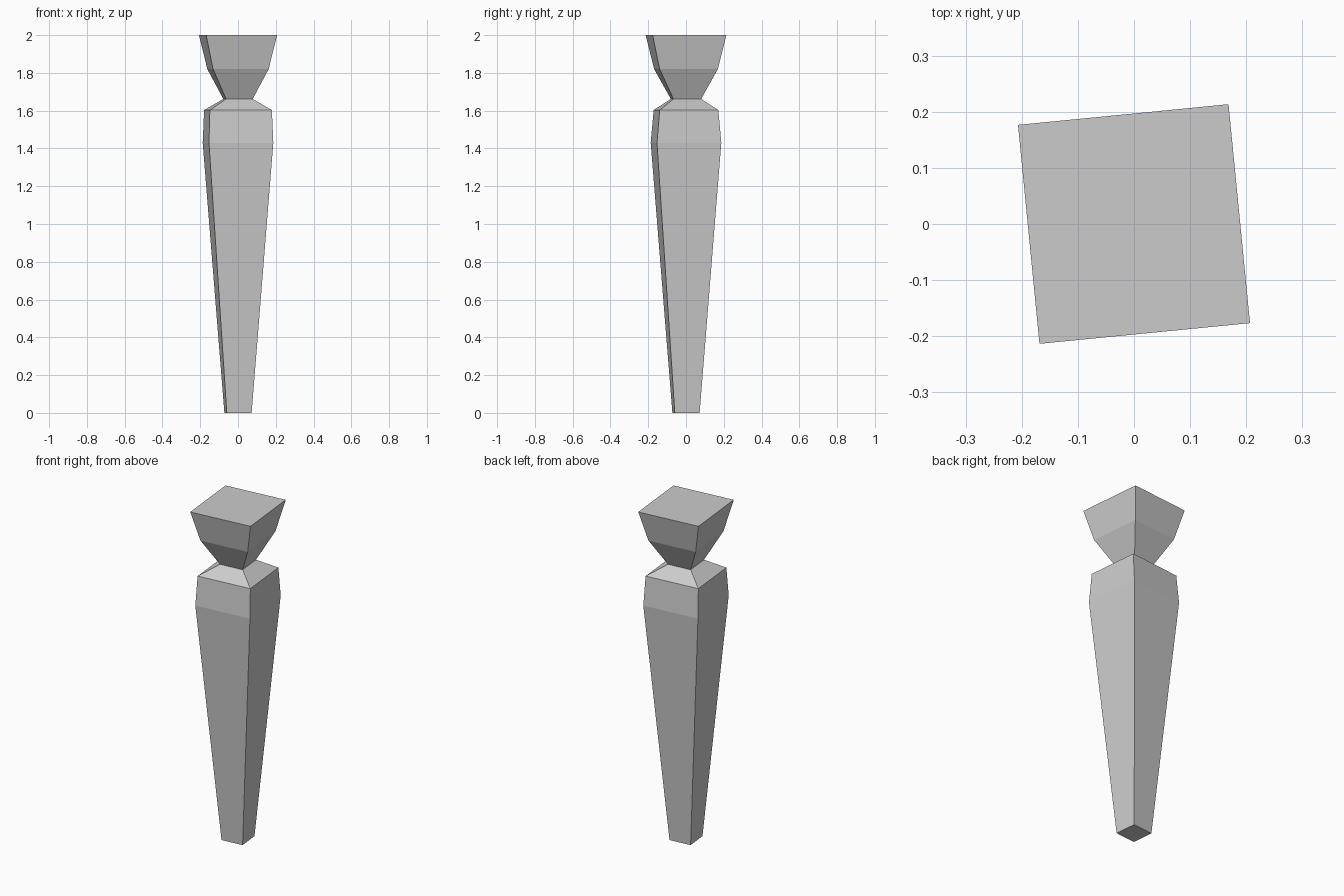
import bpy, bmesh, math

if "Cube" in bpy.data.objects:
    bpy.data.objects.remove(bpy.data.objects["Cube"])

TURN = math.radians(5.6)


def tapered_post(name, rings):
    """Loft rectangular rings (z, half width x, half depth y) into a closed solid."""
    bm = bmesh.new()
    loops = []
    for z, hx, hy in rings:
        corners = [(-hx, -hy), (hx, -hy), (hx, hy), (-hx, hy)]
        loops.append([bm.verts.new((x * math.cos(TURN) - y * math.sin(TURN),
                                    x * math.sin(TURN) + y * math.cos(TURN), z))
                      for x, y in corners])
    for low, high in zip(loops, loops[1:]):
        for i in range(4):
            j = (i + 1) % 4
            bm.faces.new((low[i], low[j], high[j], high[i]))
    bm.faces.new(loops[0][::-1])
    bm.faces.new(loops[-1])
    bmesh.ops.recalc_face_normals(bm, faces=bm.faces)
    mesh = bpy.data.meshes.new(name)
    bm.to_mesh(mesh)
    bm.free()
    obj = bpy.data.objects.new(name, mesh)
    bpy.context.collection.objects.link(obj)
    return obj


# One continuous post: tapered shaft, collar, pinched neck, flared head
tapered_post("tapered_leg", [
    (0.0, 0.066, 0.066),
    (1.43, 0.171, 0.171),
    (1.603, 0.165, 0.156),
    (1.662, 0.071, 0.074),
    (1.82, 0.148, 0.155),
    (2.0, 0.1885, 0.196),
])
